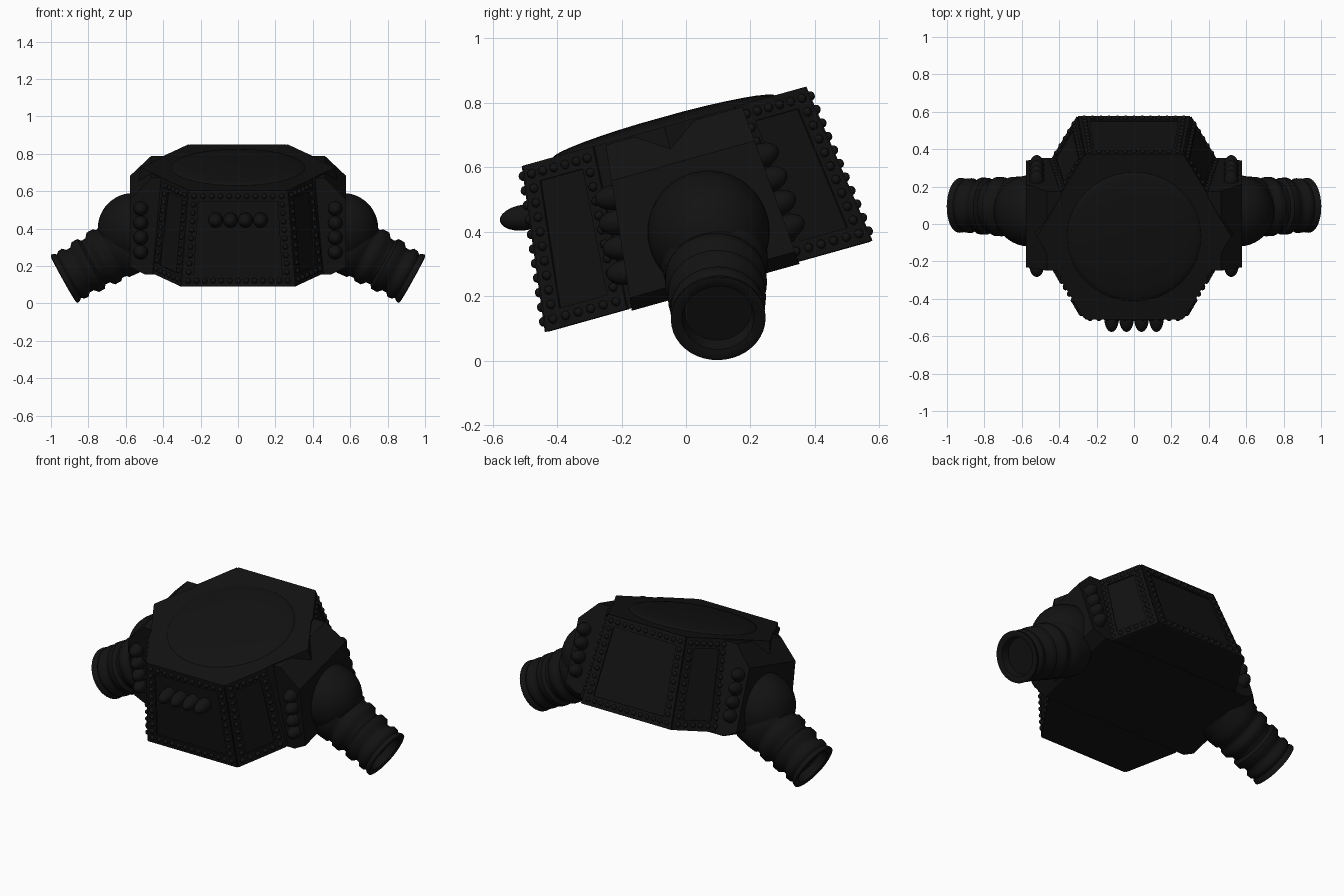
import bpy, bmesh, math
from mathutils import Vector, Matrix

if "Cube" in bpy.data.objects:
    bpy.data.objects.remove(bpy.data.objects["Cube"])

TILT = Matrix.Rotation(math.radians(15.6), 4, 'X')   # body leans up to the rear
CV, W0, W1 = 0.13, 0.203, 0.718                      # body centre and bottom/top in the tilted frame
mat = bpy.data.materials.new("dark_metal")
mat.diffuse_color = (0.006, 0.006, 0.006, 1)
mat.use_nodes = True
mat.node_tree.nodes["Principled BSDF"].inputs["Base Color"].default_value = mat.diffuse_color


def finish(bm, name, smooth=None):
    bmesh.ops.recalc_face_normals(bm, faces=bm.faces)
    me = bpy.data.meshes.new(name)
    bm.to_mesh(me)
    bm.free()
    ob = bpy.data.objects.new(name, me)
    bpy.context.collection.objects.link(ob)
    me.materials.append(mat)
    if smooth:
        bpy.context.view_layer.objects.active = ob
        ob.select_set(True)
        bpy.ops.object.shade_smooth_by_angle(angle=math.radians(smooth))
        ob.select_set(False)
    return ob


def loft(bm, rings, caps=True):
    vr = [[bm.verts.new(p) for p in r] for r in rings]
    n = len(vr[0])
    for a, b in zip(vr, vr[1:]):
        for i in range(n):
            bm.faces.new((a[i], a[(i + 1) % n], b[(i + 1) % n], b[i]))
    if caps:
        bm.faces.new(vr[0][::-1])
        bm.faces.new(vr[-1])


def ball(bm, pos, normal, r, length, seg=8):
    m = (Matrix.Translation(pos) @ normal.to_track_quat('Z', 'Y').to_matrix().to_4x4()
         @ Matrix.Diagonal((r, r, length, 1)))
    bmesh.ops.create_uvsphere(bm, u_segments=seg, v_segments=seg * 3 // 4, radius=1, matrix=m)


def hexagon(r, w):
    return [TILT @ Vector((r * math.cos(math.radians(60 * i)),
                           CV + r * math.sin(math.radians(60 * i)), w)) for i in range(6)]


# hexagonal tapered body
bottom, top = hexagon(0.6, W0), hexagon(0.52, W1)
bm = bmesh.new()
loft(bm, [bottom, top])
finish(bm, "body")

# shallow domed lid
bm = bmesh.new()
rings = []
for k in range(8):
    f = math.radians(90 * k / 8)
    rings.append([TILT @ Vector((0.36 * math.cos(f) * math.cos(a), CV + 0.36 * math.cos(f) * math.sin(a),
                                 W1 - 0.002 + 0.032 * math.sin(f)))
                  for a in (2 * math.pi * i / 40 for i in range(40))])
loft(bm, rings)
finish(bm, "top_dome", 40)

# through block making both chamfered side boxes
bm = bmesh.new()
section = [(0.50, 0.195), (0.577, 0.235), (0.577, 0.60), (0.465, 0.712)]
section += [(-x, w) for x, w in reversed(section)]


def box_v(w, back):
    t = (w - 0.195) / 0.517
    return 0.42 - 0.04 * t if back else -0.12 + 0.06 * t


loft(bm, [[TILT @ Vector((x, box_v(w, b), w)) for x, w in section] for b in (False, True)])
finish(bm, "side_boxes")

# riveted border frames on the six body faces
rivets = bmesh.new()


def panel(name, a, b, c, d):
    n = (b - a).cross(d - a).normalized()
    if n.dot((a + c) / 2 - TILT @ Vector((0, CV, 0.46))) < 0:
        n = -n
    bm = bmesh.new()
    outer = [a, b, c, d]
    mid = sum(outer, Vector()) / 4

    def inset(amount):
        su, sv = amount / (b - a).length, amount / (d - a).length
        q = []
        for u, v in ((su, sv), (1 - su, sv), (1 - su, 1 - sv), (su, 1 - sv)):
            q.append(a.lerp(b, u).lerp(d.lerp(c, u), v))
        return q

    inner = inset(0.06)
    up = n * 0.008
    loft(bm, [[p - up for p in outer], [p + up for p in outer],
              [p + up for p in inner], [p - up for p in inner]], caps=False)
    finish(bm, name)
    ring = inset(0.032)
    for p, q in zip(ring, ring[1:] + ring[:1]):
        k = max(1, round((q - p).length / 0.045))
        for i in range(k):
            ball(rivets, p.lerp(q, i / k) + up, n, 0.015, 0.014)


for name, i in (("back_frame", 1), ("front_frame", 4)):
    panel(name, bottom[i], bottom[i + 1], top[i + 1], top[i])
for name, i, j in (("back_right_frame", 1, 0), ("back_left_frame", 2, 3),
                   ("front_left_frame", 4, 3), ("front_right_frame", 5, 0)):
    panel(name, bottom[i], bottom[i].lerp(bottom[j], 0.5), top[i].lerp(top[j], 0.5), top[i])
finish(rivets, "small_rivets", 50)

# large domed studs: a row on the front, columns on both faces of the side boxes
bm = bmesh.new()
for k in range(4):
    fwd = TILT.to_3x3() @ Vector((0, -1, 0.13))
    ball(bm, Vector((-0.12 + 0.08 * k, -0.5, 0.445)), fwd, 0.04, 0.078, 16)
    w = 0.315 + 0.078 * k
    for sx in (-1, 1):
        for back in (False, True):
            p = TILT @ Vector((sx * 0.52, box_v(w, back), w))
            n = TILT.to_3x3() @ Vector((0, 1 if back else -1, 0.12))
            ball(bm, p, n, 0.039, 0.06, 16)
finish(bm, "large_studs", 50)

# shoulder balls and ribbed sleeves with a recessed end
profile = [(-0.44, 0.165), (-0.36, 0.165), (-0.31, 0.16), (-0.30, 0.148), (-0.275, 0.146), (-0.262, 0.158),
           (-0.225, 0.158), (-0.205, 0.135), (-0.18, 0.133), (-0.165, 0.152), (-0.13, 0.152),
           (-0.11, 0.13), (-0.085, 0.13), (-0.068, 0.147), (-0.045, 0.145), (-0.03, 0.133),
           (-0.015, 0.145), (0.0, 0.147), (0.004, 0.135), (-0.004, 0.112), (-0.05, 0.104)]
for side, sx in (("right", 1), ("left", -1)):
    bm = bmesh.new()
    bmesh.ops.create_uvsphere(bm, u_segments=40, v_segments=24, radius=0.19,
                              matrix=Matrix.Translation((sx * 0.56, 0.07, 0.4)))
    finish(bm, side + "_shoulder", 40)
    axis = Vector((sx * math.cos(math.radians(29)), 0.03, -math.sin(math.radians(29)))).normalized()
    e1 = Vector((0, 1, 0))
    e1 = (e1 - axis * e1.dot(axis)).normalized()
    e2 = axis.cross(e1)
    end = Vector((sx * 0.93, 0.1, 0.131))
    bm = bmesh.new()
    loft(bm, [[end + axis * t + (e1 * math.cos(a) + e2 * math.sin(a)) * r
               for a in (2 * math.pi * i / 40 for i in range(40))] for t, r in profile])
    finish(bm, side + "_sleeve", 50)
